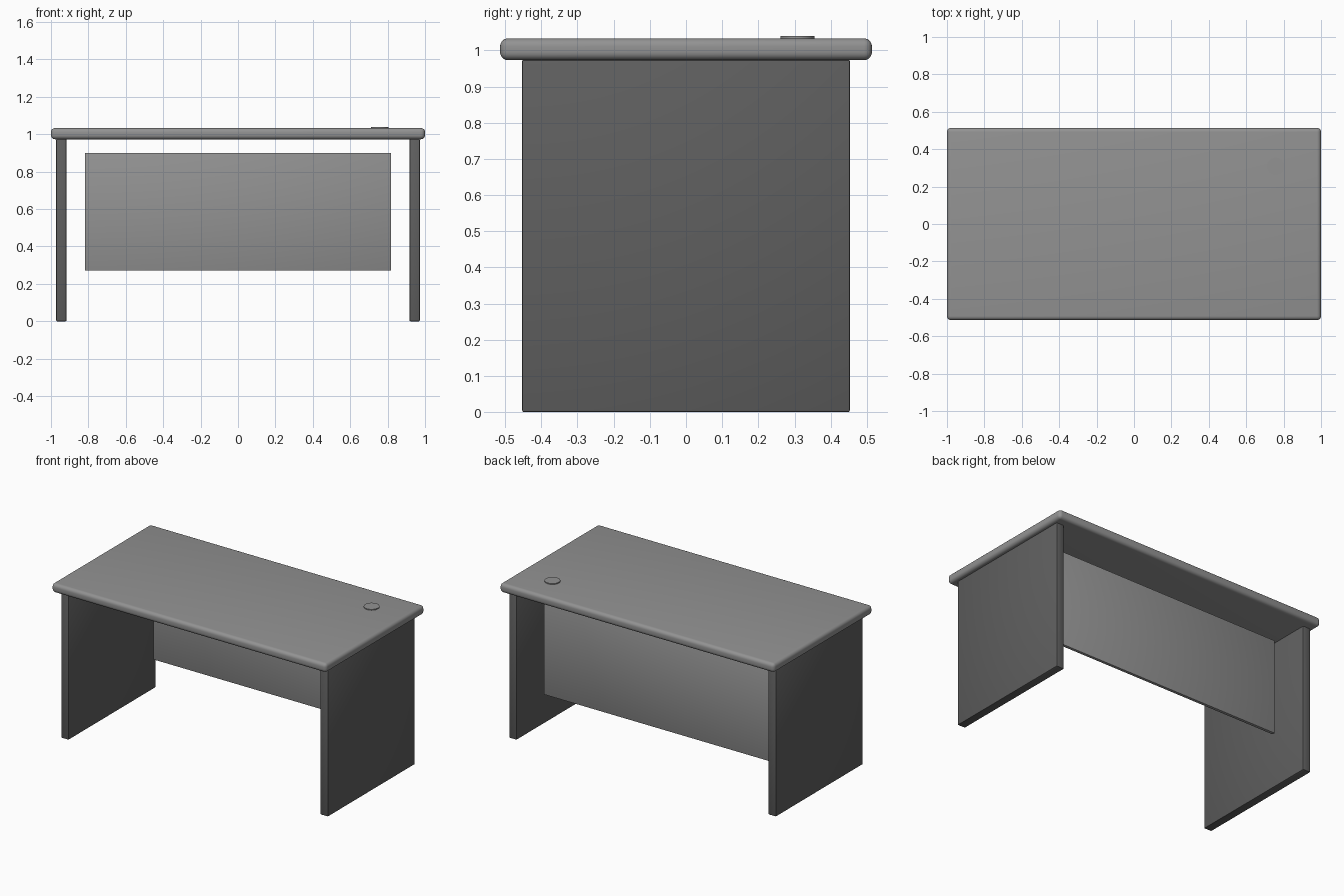
import bpy, bmesh

if "Cube" in bpy.data.objects:
    bpy.data.objects.remove(bpy.data.objects["Cube"])

def material(name, v):
    m = bpy.data.materials.new(name)
    m.diffuse_color = (v, v, v, 1)
    m.use_nodes = True
    m.node_tree.nodes["Principled BSDF"].inputs["Base Color"].default_value = m.diffuse_color
    return m

GREY = material("mid grey", 0.29)
DARK = material("dark grey", 0.115)

def finish(bm, name, mat):
    me = bpy.data.meshes.new(name)
    bm.to_mesh(me)
    bm.free()
    ob = bpy.data.objects.new(name, me)
    bpy.context.collection.objects.link(ob)
    me.materials.append(mat)
    bpy.ops.object.select_all(action='DESELECT')
    bpy.context.view_layer.objects.active = ob
    ob.select_set(True)
    bpy.ops.object.shade_smooth_by_angle(angle=0.7)
    return ob

def box(name, lo, hi, bevel, segments, mat):
    bm = bmesh.new()
    bmesh.ops.create_cube(bm, size=1)
    for v in bm.verts:
        for i in range(3):
            v.co[i] = lo[i] if v.co[i] < 0 else hi[i]
    bmesh.ops.bevel(bm, geom=bm.edges[:], offset=bevel, segments=segments,
                    profile=0.5, affect='EDGES')
    return finish(bm, name, mat)

# Rounded desk top
box("desk_top", (-1, -0.514, 0.973), (1, 0.514, 1.033), 0.022, 5, GREY)

# Side panels acting as legs
for side, x in (("left", -0.9445), ("right", 0.9445)):
    box(side + "_side_panel", (x - 0.0275, -0.453, 0), (x + 0.0275, 0.453, 0.974),
        0.005, 2, DARK)

# Modesty panel set in from the back
box("modesty_panel", (-0.819, 0.29, 0.271), (0.819, 0.311, 0.9), 0.004, 2, GREY)

# Cable grommet cap
bm = bmesh.new()
bmesh.ops.create_cone(bm, cap_ends=True, segments=32, radius1=0.047, radius2=0.047, depth=0.02)
bmesh.ops.translate(bm, verts=bm.verts, vec=(0.757, 0.308, 1.029))
finish(bm, "cable_grommet", GREY)
